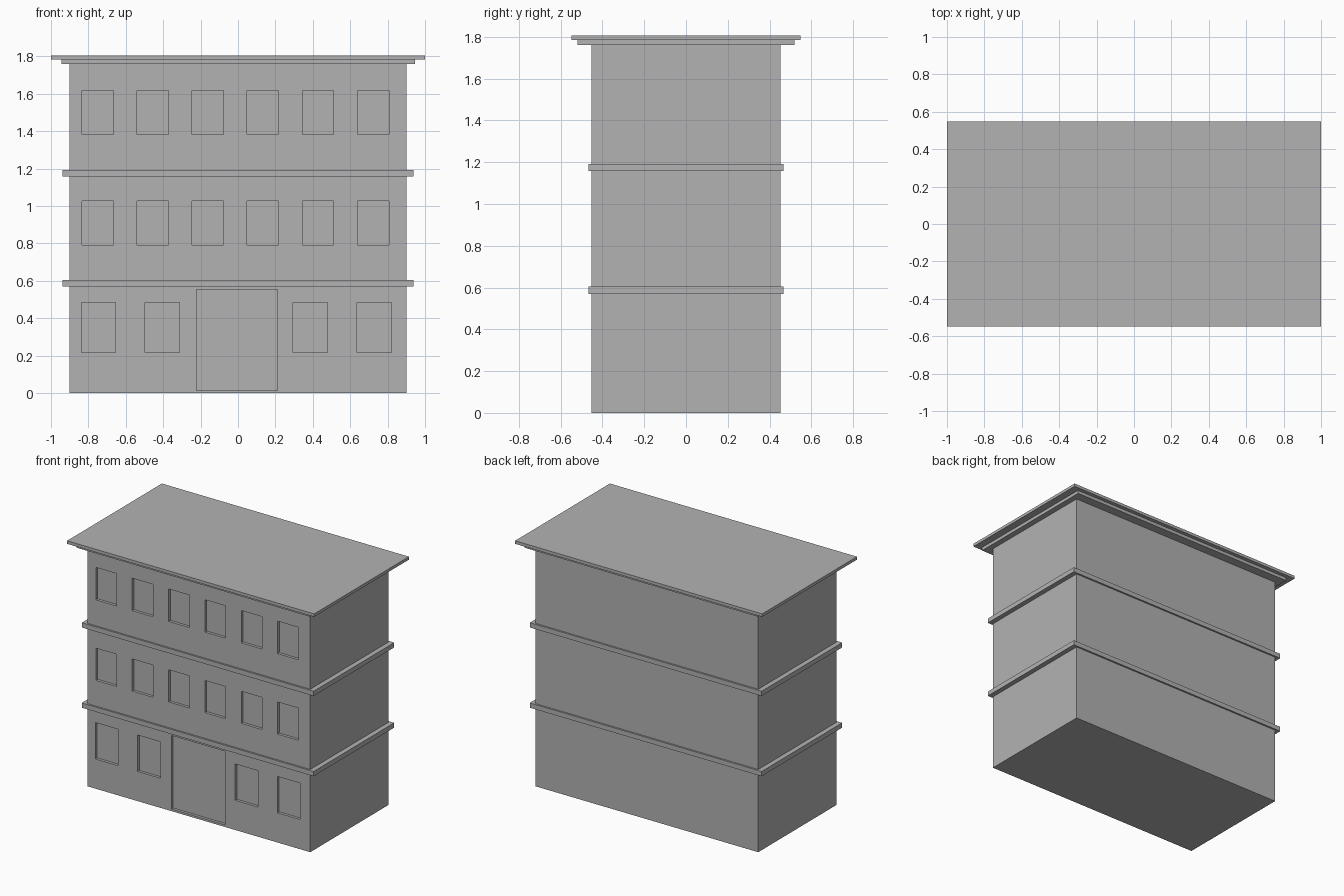
import bpy
import bmesh
from mathutils import Matrix, Vector

cube = bpy.data.objects.get("Cube")
if cube:
    bpy.data.objects.remove(cube, do_unlink=True)

stone = bpy.data.materials.new("grey stone")
stone.use_nodes = True
GREY = (0.448, 0.448, 0.448, 1)
stone.diffuse_color = GREY
stone.node_tree.nodes["Principled BSDF"].inputs["Base Color"].default_value = GREY


def add_box(bm, low, high):
    low, high = Vector(low), Vector(high)
    place = Matrix.Translation((low + high) / 2) @ Matrix.Diagonal((*(high - low), 1))
    bmesh.ops.create_cube(bm, size=1, matrix=place)


def make_object(name, boxes):
    bm = bmesh.new()
    for low, high in boxes:
        add_box(bm, low, high)
    mesh = bpy.data.meshes.new(name)
    bm.to_mesh(mesh)
    bm.free()
    mesh.materials.append(stone)
    obj = bpy.data.objects.new(name, mesh)
    bpy.context.collection.objects.link(obj)
    return obj


def slab(name, half_x, half_y, bottom, top):
    return make_object(name, [((-half_x, -half_y, bottom), (half_x, half_y, top))])


# Main block, floor bands and the stepped roof
WALL_Y = 0.453
RECESS = 0.02
walls = slab("walls", 0.902, WALL_Y, 0, 1.77)
slab("lower_floor_band", 0.938, 0.466, 0.57, 0.605)
slab("upper_floor_band", 0.938, 0.466, 1.157, 1.192)
slab("cornice", 0.945, 0.52, 1.76, 1.786)
slab("roof", 1.0, 0.548, 1.784, 1.806)


def opening(x, width, bottom, top):
    return ((x - width / 2, -WALL_Y - 0.1, bottom), (x + width / 2, -WALL_Y + RECESS, top))


# Openings in the front wall: doorway, ground floor and two upper rows
openings = [opening(-0.005, 0.433, 0.015, 0.553)]
for x in (-0.746, -0.404, 0.386, 0.728):
    openings.append(opening(x, 0.184, 0.217, 0.483))
for bottom, top in ((0.793, 1.028), (1.382, 1.619)):
    for i in range(6):
        openings.append(opening(-0.75 + 0.2944 * i, 0.168, bottom, top))

cutter = make_object("opening_cutter", openings)
cutter.hide_render = True

# Cut the shallow recesses and drop the cutter
cut = walls.modifiers.new("openings", "BOOLEAN")
cut.operation = "DIFFERENCE"
cut.solver = "EXACT"
cut.object = cutter
bpy.context.view_layer.objects.active = walls
bpy.ops.object.modifier_apply(modifier=cut.name)
bpy.data.objects.remove(cutter, do_unlink=True)
